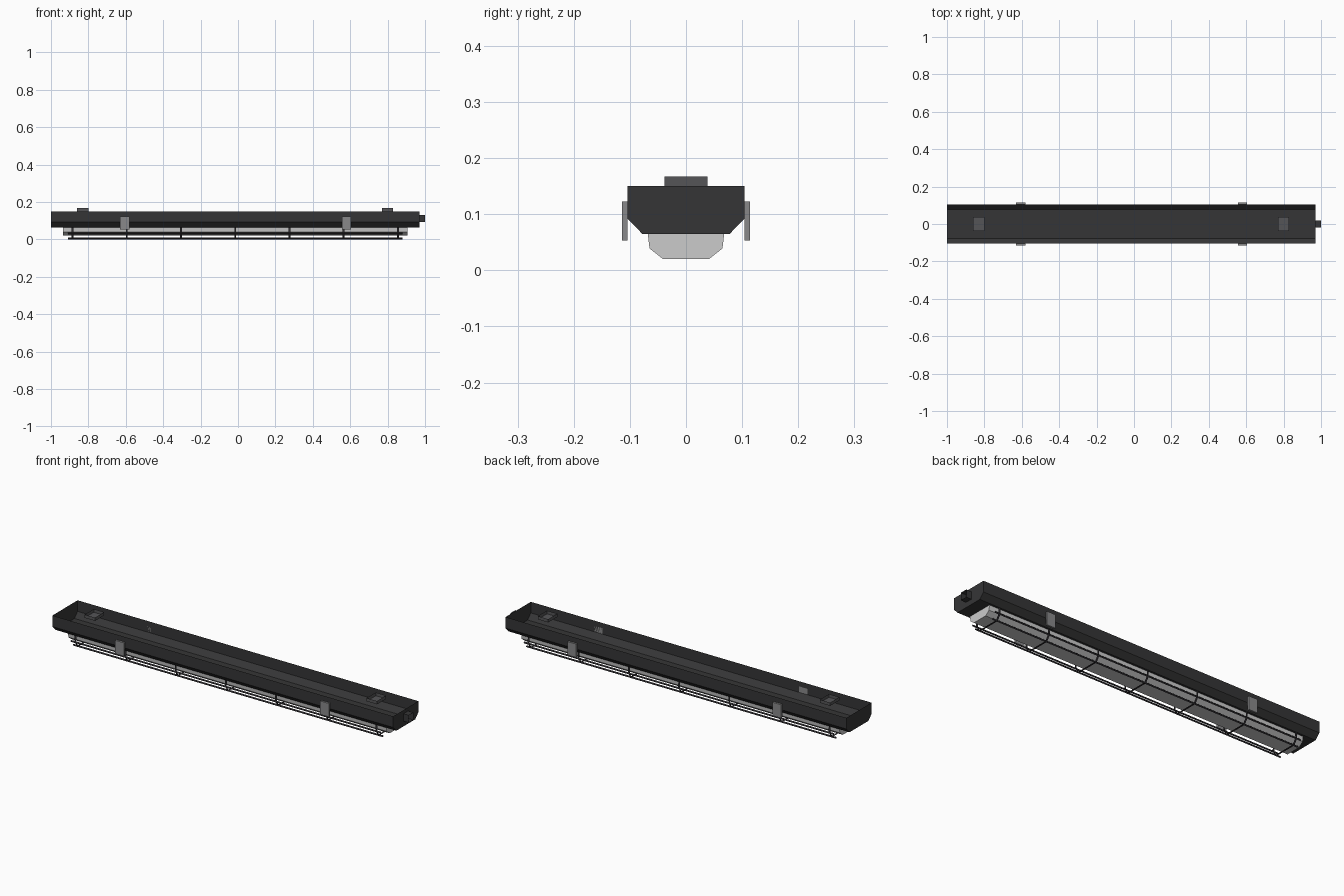
import bpy, bmesh, math
from mathutils import Vector

if "Cube" in bpy.data.objects:
    bpy.data.objects.remove(bpy.data.objects["Cube"])


def material(name, r, g, b):
    m = bpy.data.materials.new(name)
    m.diffuse_color = (r, g, b, 1)
    m.use_nodes = True
    m.node_tree.nodes["Principled BSDF"].inputs["Base Color"].default_value = m.diffuse_color
    return m


HOUSING = material("charcoal housing", 0.036, 0.036, 0.037)
LENS = material("pale diffuser", 0.60, 0.60, 0.60)
CLIP = material("mid grey metal", 0.25, 0.25, 0.255)
MOUNT = material("dark grey mount", 0.09, 0.09, 0.095)
WIRE = material("dark wire", 0.028, 0.026, 0.03)


def finish(bm, name, mat):
    me = bpy.data.meshes.new(name)
    bm.to_mesh(me)
    bm.free()
    me.materials.append(mat)
    ob = bpy.data.objects.new(name, me)
    bpy.context.collection.objects.link(ob)
    return ob


def trough(name, half, x0, x1, mat, caps=True):
    """Open-topped channel: half profile (y, z) mirrored, swept along x."""
    prof = [(-y, z) for y, z in half] + [(y, z) for y, z in reversed(half)]
    bm = bmesh.new()
    a = [bm.verts.new((x0, y, z)) for y, z in prof]
    b = [bm.verts.new((x1, y, z)) for y, z in prof]
    for i in range(len(prof) - 1):
        bm.faces.new((a[i], b[i], b[i + 1], a[i + 1]))
    if caps:
        bm.faces.new(a)
        bm.faces.new(b[::-1])
    bmesh.ops.recalc_face_normals(bm, faces=bm.faces)
    # make the underside point down, so the outside is the front
    low = min(bm.faces, key=lambda f: f.calc_center_median().z)
    if low.normal.z > 0:
        bmesh.ops.reverse_faces(bm, faces=bm.faces)
    return finish(bm, name, mat)


def box(name, x, y, z, mat, open_dir=None):
    """Box from (min, max) ranges, optionally without the face in open_dir."""
    bm = bmesh.new()
    bmesh.ops.create_cube(bm, size=1)
    if open_dir:
        d = Vector(open_dir)
        gone = [f for f in bm.faces if f.normal.dot(d) > 0.9]
        bmesh.ops.delete(bm, geom=gone, context='FACES')
    for v in bm.verts:
        v.co = [(r[0] + r[1]) / 2 + c * (r[1] - r[0])
                for c, r in zip(v.co, (x, y, z))]
    return finish(bm, name, mat)


def wire(name, x0, x1, y, z, r=0.005):
    """Uncapped four-sided wire along x."""
    bm = bmesh.new()
    rings = [[bm.verts.new((x, y + r * math.cos(k * math.pi / 2),
                            z + r * math.sin(k * math.pi / 2)))
              for k in range(4)] for x in (x0, x1)]
    for k in range(4):
        n = (k + 1) % 4
        bm.faces.new((rings[0][k], rings[0][n], rings[1][n], rings[1][k]))
    bmesh.ops.recalc_face_normals(bm, faces=bm.faces)
    return finish(bm, name, WIRE)


# Housing, open towards the ceiling
trough("housing", [(0.104, 0.15), (0.104, 0.092), (0.078, 0.065)],
       -1.0, 0.97, HOUSING)

# Diffuser below the housing
trough("diffuser", [(0.068, 0.0645), (0.065, 0.039), (0.041, 0.02)],
       -0.935, 0.905, LENS)

# Guard: ribs bent round the diffuser
for i in range(7):
    x = -0.885 + i * 0.29
    trough(f"guard_rib_{i + 1}",
           [(0.078, 0.065), (0.079, 0.032), (0.06, 0.005)],
           x - 0.005, x + 0.005, WIRE, caps=False)

# Guard: long wires on both sides
for s, side in ((-1, "front"), (1, "back")):
    wire(f"guard_lower_wire_{side}", -0.91, 0.88, s * 0.06, 0.005)
    wire(f"guard_upper_wire_{side}", -0.91, 0.88, s * 0.079, 0.032)

# Side clips
for x in (-0.605, 0.58):
    for s, side in ((-1, "front"), (1, "back")):
        box(f"clip_{side}", (x - 0.025, x + 0.025),
            sorted((s * 0.104, s * 0.114)), (0.053, 0.123), CLIP)

# Ceiling mounts
for x in (-0.83, 0.80):
    box("ceiling_mount", (x - 0.03, x + 0.03), (-0.038, 0.038),
        (0.15, 0.167), MOUNT, open_dir=(0, 0, 1))

# Cable entry on the right end
box("cable_entry", (0.97, 1.0), (-0.019, 0.019), (0.092, 0.131),
    HOUSING, open_dir=(1, 0, 0))
